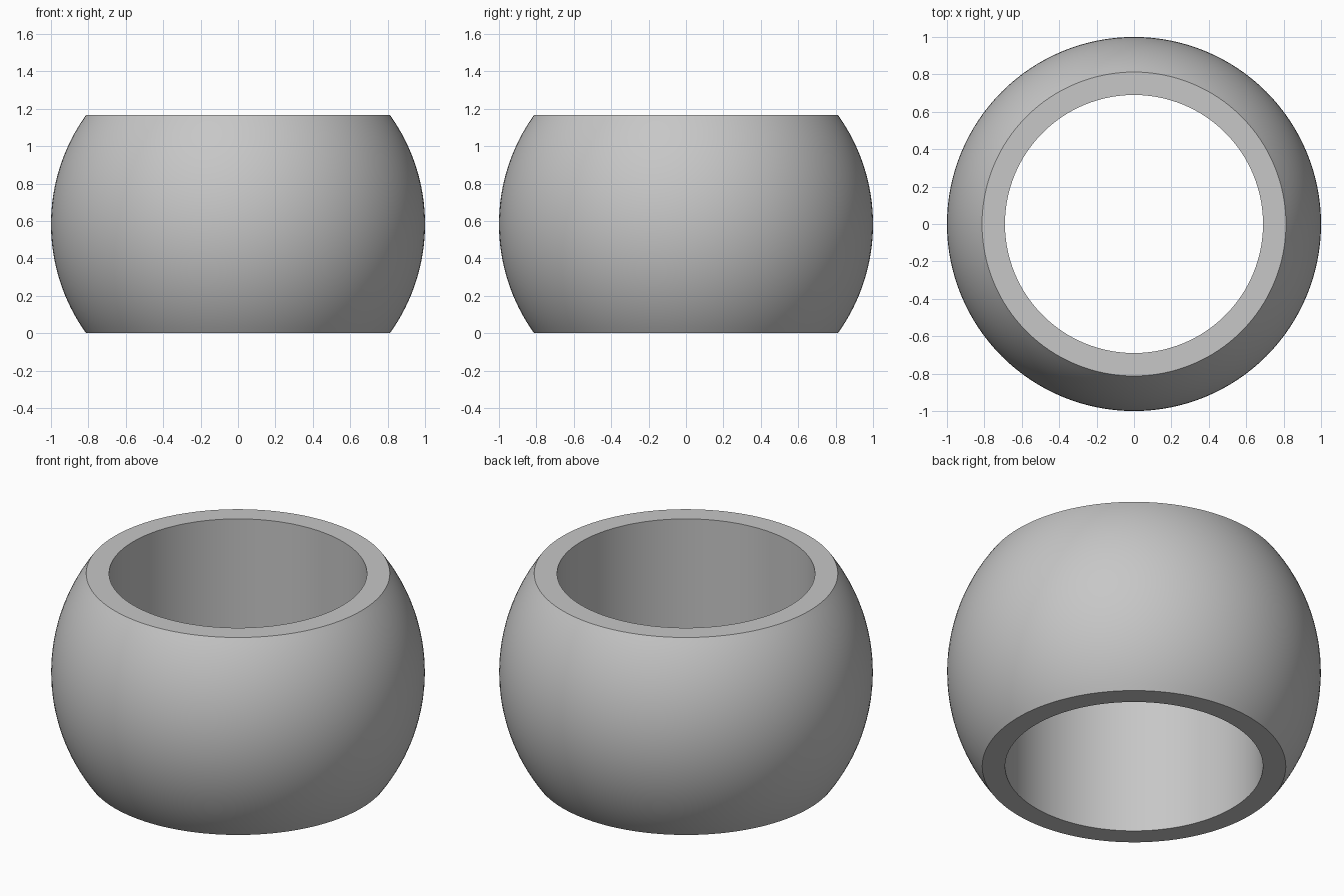
import bpy
import bmesh
import math

RADIUS, BORE, HEIGHT = 1.0, 0.69, 1.166
SEGMENTS, ARC_STEPS = 128, 32

if "Cube" in bpy.data.objects:
    bpy.data.objects.remove(bpy.data.objects["Cube"], do_unlink=True)

# Plain grey material
grey = bpy.data.materials.new("plain grey")
grey.use_nodes = True
colour = (0.57, 0.57, 0.57, 1)
grey.diffuse_color = colour
grey.node_tree.nodes["Principled BSDF"].inputs["Base Color"].default_value = colour

# Closed cross-section: spherical outer arc, flat rims and straight bore
half = HEIGHT / 2
limit = math.asin(half / RADIUS)
angles = [limit * (2 * i / ARC_STEPS - 1) for i in range(ARC_STEPS + 1)]
profile = [(RADIUS * math.cos(a), half + RADIUS * math.sin(a)) for a in angles]
profile += [(BORE, HEIGHT), (BORE, 0)]

# Spin the section around the vertical axis
bm = bmesh.new()
verts = [bm.verts.new((r, 0, z)) for r, z in profile]
edges = [bm.edges.new((v, verts[i - 1])) for i, v in enumerate(verts)]
bmesh.ops.spin(bm, geom=verts + edges, cent=(0, 0, 0), axis=(0, 0, 1),
               angle=math.tau, steps=SEGMENTS, use_merge=False)
bmesh.ops.remove_doubles(bm, verts=bm.verts[:], dist=0.0001)
bmesh.ops.recalc_face_normals(bm, faces=bm.faces[:])

mesh = bpy.data.meshes.new("ring_bead")
bm.to_mesh(mesh)
bm.free()
mesh.materials.append(grey)
bead = bpy.data.objects.new("ring_bead", mesh)
bpy.context.collection.objects.link(bead)

# Smooth curved walls with crisp rims
bpy.ops.object.select_all(action="DESELECT")
bead.select_set(True)
bpy.context.view_layer.objects.active = bead
bpy.ops.object.shade_smooth_by_angle(angle=math.radians(30))
